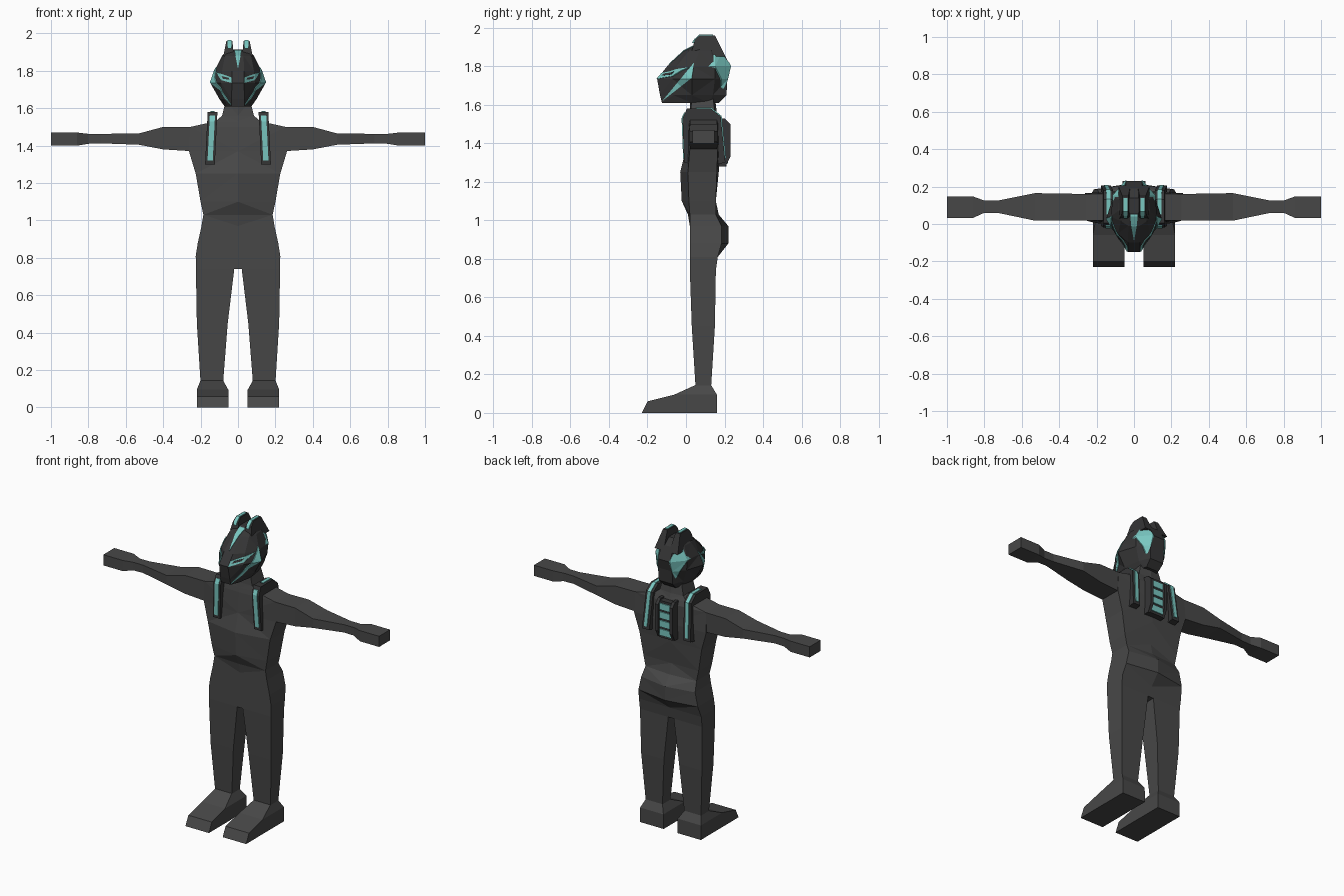
import bpy, bmesh
from mathutils import Vector

cube = bpy.data.objects.get("Cube")
if cube:
    bpy.data.objects.remove(cube, do_unlink=True)


def material(name, rgb):
    m = bpy.data.materials.new(name)
    m.use_nodes = True
    m.diffuse_color = (*rgb, 1)
    m.node_tree.nodes["Principled BSDF"].inputs["Base Color"].default_value = (*rgb, 1)
    return m


SUIT = material("charcoal suit", (0.064, 0.064, 0.064))
ARMOUR = material("dark armour", (0.036, 0.036, 0.037))
TEAL = material("teal glow", (0.19, 0.57, 0.53))
SIDES = (("left", 1), ("right", -1))


def loft(name, rings, mat):
    """Skin a list of equal-length point rings and cap both ends."""
    bm = bmesh.new()
    loops = [[bm.verts.new(p) for p in ring] for ring in rings]
    n = len(loops[0])
    for a, b in zip(loops, loops[1:]):
        for i in range(n):
            j = (i + 1) % n
            bm.faces.new((a[i], a[j], b[j], b[i]))
    bm.faces.new(loops[0])
    bm.faces.new(loops[-1])
    bmesh.ops.triangulate(bm, faces=[f for f in bm.faces if len(f.verts) == 4])
    bmesh.ops.recalc_face_normals(bm, faces=bm.faces)
    mesh = bpy.data.meshes.new(name)
    bm.to_mesh(mesh)
    bm.free()
    mesh.materials.append(mat)
    ob = bpy.data.objects.new(name, mesh)
    bpy.context.collection.objects.link(ob)
    return ob


def mirrored_ring(half, z):
    """Half outline from front to back, completed across x = 0."""
    other = [(-x, y) for x, y in reversed(half) if x > 0]
    return [(x, y, z) for x, y in half + other]


def box_ring(x0, x1, y0, y1, z, s=1):
    return [(s * x0, y0, z), (s * x1, y0, z), (s * x1, y1, z), (s * x0, y1, z)]


def box(name, x0, x1, y0, y1, z0, z1, mat):
    return loft(name, [box_ring(x0, x1, y0, y1, z) for z in (z0, z1)], mat)


# Torso: height, half width, front centre, front corner, back corner, back centre
torso = [
    (0.74, 0.225, 0.02, 0.02, 0.155, 0.155),
    (0.81, 0.226, 0.02, 0.02, 0.165, 0.165),
    (0.88, 0.215, 0.02, 0.02, 0.185, 0.22),
    (0.97, 0.195, 0.02, 0.02, 0.185, 0.22),
    (1.03, 0.185, 0.01, 0.02, 0.155, 0.17),
    (1.10, 0.20, -0.022, 0.015, 0.155, 0.155),
    (1.25, 0.226, -0.03, 0.01, 0.16, 0.17),
    (1.37, 0.262, 0.0, 0.02, 0.165, 0.18),
    (1.50, 0.255, 0.01, 0.02, 0.16, 0.18),
    (1.53, 0.12, 0.015, 0.02, 0.16, 0.17),
    (1.56, 0.085, 0.02, 0.025, 0.15, 0.16),
    (1.64, 0.065, 0.02, 0.03, 0.14, 0.15),
]
loft("torso", [mirrored_ring([(0, fc), (w, f), (w, b), (0, bc)], z)
               for z, w, fc, f, b, bc in torso], SUIT)

# Limbs: box sections x0, x1, y0, y1, z (arms: x, y0, y1, z0, z1)
leg = [(0.08, 0.2, 0.05, 0.13, 0.13), (0.055, 0.22, 0.03, 0.15, 0.45),
       (0.02, 0.225, 0.02, 0.155, 0.74), (0.02, 0.225, 0.02, 0.16, 0.8)]
foot = [(0.05, 0.22, -0.23, 0.16, 0), (0.05, 0.22, -0.2, 0.16, 0.06),
        (0.052, 0.22, -0.06, 0.16, 0.095), (0.08, 0.2, 0.05, 0.13, 0.145)]
arm = [(0.24, 0.02, 0.16, 1.37, 1.5), (0.4, 0.02, 0.163, 1.38, 1.5),
       (0.53, 0.018, 0.165, 1.405, 1.465), (0.73, 0.06, 0.125, 1.412, 1.463),
       (0.8, 0.06, 0.125, 1.41, 1.463), (0.86, 0.033, 0.147, 1.4, 1.47),
       (1.0, 0.033, 0.147, 1.4, 1.47)]
for side, s in SIDES:
    loft(side + "_leg", [box_ring(*r, s) for r in leg], SUIT)
    loft(side + "_foot", [box_ring(*r, s) for r in foot], SUIT)
    loft(side + "_arm", [[(s * x, y0, z0), (s * x, y1, z0), (s * x, y1, z1), (s * x, y0, z1)]
                         for x, y0, y1, z0, z1 in arm], SUIT)


# Shoulder straps with glowing strips, leaning outwards at the bottom
def strap(name, profile, x0, x1, s, mat):
    return loft(name, [[(s * (x + 0.05 * (1.58 - z)), y, z) for y, z in profile]
                       for x in (x0, x1)], mat)


band = [(-0.01, 1.3), (-0.018, 1.53), (0.005, 1.58), (0.13, 1.58), (0.18, 1.54),
        (0.205, 1.3), (0.15, 1.29)]
front_strip = [(-0.015, 1.32), (-0.023, 1.53), (-0.01, 1.56), (0.03, 1.56), (0.03, 1.32)]
back_strip = [(0.05, 1.585), (0.133, 1.585), (0.185, 1.542), (0.208, 1.32), (0.15, 1.32),
              (0.1, 1.5)]
for side, s in SIDES:
    strap(side + "_strap", band, 0.11, 0.162, s, ARMOUR)
    strap(side + "_strap_front_glow", front_strip, 0.122, 0.15, s, TEAL)
    strap(side + "_strap_back_glow", back_strip, 0.125, 0.147, s, TEAL)
    rail = [(0.13, 1.28), (0.205, 1.28), (0.23, 1.33), (0.23, 1.5), (0.2, 1.53), (0.13, 1.53)]
    loft(side + "_spine_rail", [[(s * x, y, z) for y, z in rail] for x in (0.042, 0.062)], ARMOUR)

# Spine ladder
box("spine_plate", -0.045, 0.045, 0.13, 0.21, 1.28, 1.52, ARMOUR)
for i in range(4):
    z = 1.295 + i * 0.056
    box("spine_bar_%d" % (i + 1), -0.042, 0.042, 0.2, 0.217, z, z + 0.042, TEAL)

# Faceted helmet
helmet_rings = [
    (1.61, [(0.035, -0.125), (0.06, -0.06), (0.072, 0.03), (0.062, 0.12), (0.045, 0.17)]),
    (1.65, [(0.035, -0.135), (0.075, -0.065), (0.1, 0.03), (0.08, 0.14), (0.05, 0.21)]),
    (1.735, [(0.032, -0.15), (0.09, -0.07), (0.148, 0.03), (0.11, 0.15), (0.05, 0.215)]),
    (1.80, [(0.032, -0.098), (0.085, -0.05), (0.125, 0.04), (0.112, 0.15), (0.045, 0.23)]),
    (1.88, [(0.03, -0.01), (0.07, 0.015), (0.085, 0.07), (0.08, 0.13), (0.04, 0.19)]),
    (1.915, [(0.02, 0.06), (0.045, 0.07), (0.05, 0.09), (0.045, 0.12), (0.02, 0.14)]),
]
helmet = loft("helmet", [mirrored_ring(h, z) for z, h in helmet_rings], ARMOUR)


def panel(name, rings, mat, lift=0.004):
    """Thin plate hugging the helmet, trimmed to the prism given by two rings."""
    cutter = loft(name + "_cutter", rings, mat)
    plate = helmet.copy()
    plate.name = name
    plate.data = helmet.data.copy()
    plate.data.materials.clear()
    plate.data.materials.append(mat)
    bm = bmesh.new()
    bm.from_mesh(plate.data)
    bm.normal_update()
    for v, n in [(v, v.normal.copy()) for v in bm.verts]:
        v.co += n * lift
    bm.to_mesh(plate.data)
    bm.free()
    bpy.context.collection.objects.link(plate)
    mod = plate.modifiers.new("trim", "BOOLEAN")
    mod.operation, mod.solver, mod.object = "INTERSECT", "EXACT", cutter
    bpy.context.view_layer.update()
    graph = bpy.context.evaluated_depsgraph_get()
    result = bpy.data.meshes.new_from_object(plate.evaluated_get(graph))
    plate.modifiers.clear()
    plate.data = result
    bpy.data.objects.remove(cutter, do_unlink=True)


def along_y(points, s, y0, y1):
    return [[(s * x, y, z) for x, z in points] for y in (y0, y1)]


def along_x(points, s):
    return [[(s * x, y, z) for y, z in points] for x in (0.02, 0.4)]


# Painted helmet details
eye = [(0.034, 1.735), (0.09, 1.75), (0.12, 1.795), (0.035, 1.765)]
pupil = [(0.045, 1.752), (0.08, 1.757), (0.088, 1.772), (0.05, 1.763)]
cheek = [(-0.125, 1.618), (0.03, 1.74), (0.042, 1.82)]
nape = [(0.065, 1.89), (0.116, 1.8), (0.06, 1.685), (0.04, 1.8)]
brow = [(0.0, 1.81), (0.02, 1.91), (-0.02, 1.91)]
panel("forehead_glow", along_y(brow, 1, -0.4, 0.1), TEAL)
for side, s in SIDES:
    panel(side + "_eye", along_y(eye, s, -0.4, 0.02), TEAL)
    panel(side + "_pupil", along_y(pupil, s, -0.4, 0.02), ARMOUR, 0.007)
    panel(side + "_cheek_glow", along_x(cheek, s), TEAL)
    panel(side + "_nape_glow", along_y(nape, s, 0.08, 0.4), TEAL)

# Twin crests on the crown
crest = [(0.03, 1.88), (0.045, 1.935), (0.07, 1.96), (0.15, 1.96), (0.205, 1.85), (0.1, 1.85)]
crest_glow = [(0.03, 1.92), (0.042, 1.94), (0.068, 1.964), (0.14, 1.964), (0.14, 1.94), (0.06, 1.92)]
for side, s in SIDES:
    loft(side + "_crest", [[(s * (x + k * (1.96 - z)), y, z) for y, z in crest]
                           for x, k in ((0.03, -0.1), (0.062, 0.2))], ARMOUR)
    loft(side + "_crest_glow", [[(s * x, y, z) for y, z in crest_glow]
                                for x in (0.036, 0.056)], TEAL)
